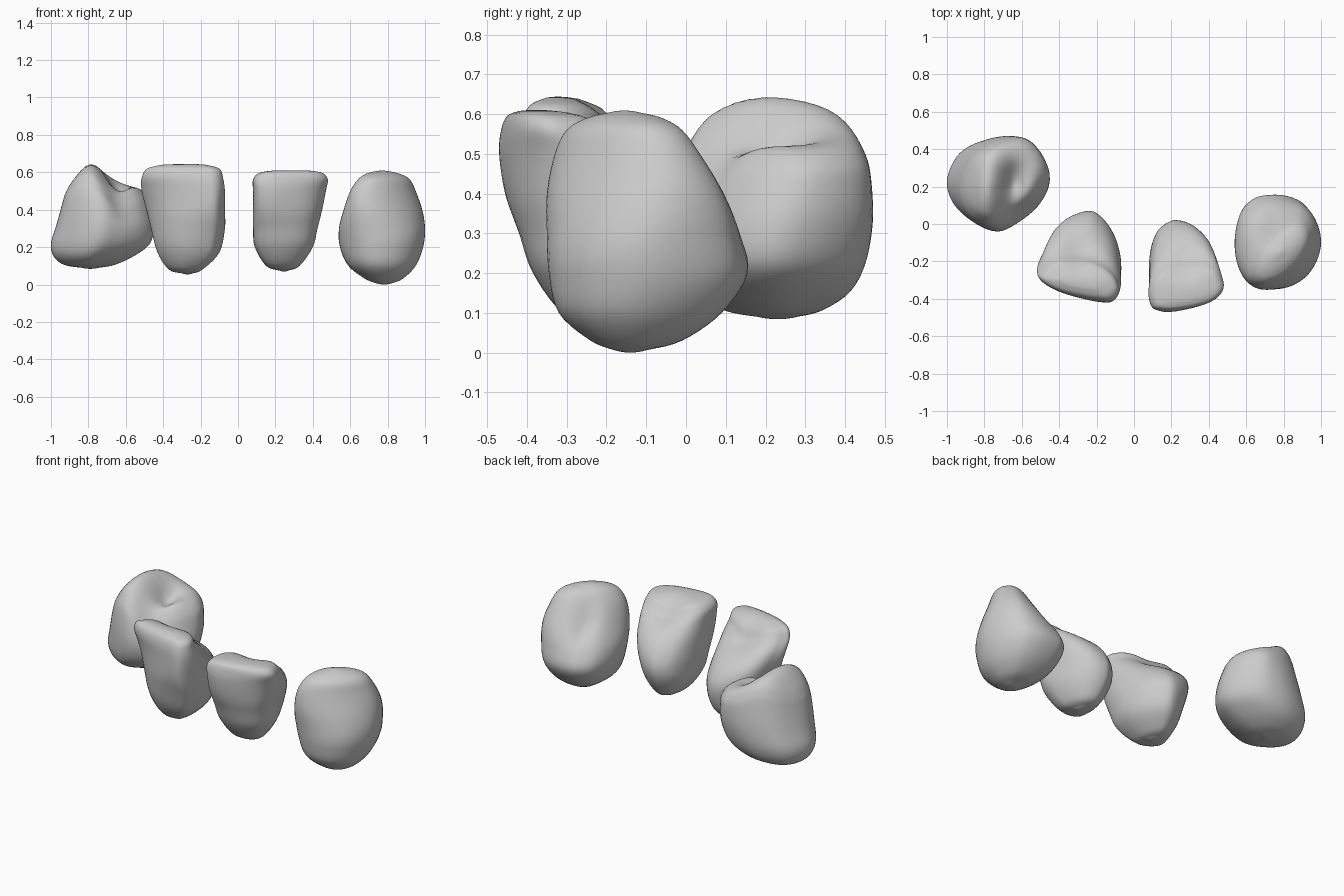
import bpy, math

if "Cube" in bpy.data.objects:
    bpy.data.objects.remove(bpy.data.objects["Cube"])

STEPS = 5


def catmull(pts, n, closed):
    """Smooth list of tuples through the given points, n samples per span."""
    m, out = len(pts), []
    get = (lambda i: pts[i % m]) if closed else (lambda i: pts[max(0, min(m - 1, i))])
    for i in range(m if closed else m - 1):
        quad = list(zip(get(i - 1), get(i), get(i + 1), get(i + 2)))
        for k in range(n):
            t = k / n
            out.append(tuple(0.5 * (2 * b + (c - a) * t + (2 * a - 5 * b + 4 * c - d) * t * t
                                    + (3 * b - a - 3 * c + d) * t ** 3) for a, b, c, d in quad))
    if not closed:
        out.append(tuple(pts[-1]))
    return out


def shrink(row, f, bulge):
    """Scale a box row about its centre, doming it slightly."""
    z, x0, x1, y0, y1 = row
    cx, cy = (x0 + x1) / 2, (y0 + y1) / 2
    return (z + bulge * (1 - f * f), cx + (x0 - cx) * f, cx + (x1 - cx) * f,
            cy + (y0 - cy) * f, cy + (y1 - cy) * f)


def ease(z, a, b):
    w = max(0, min(1, (z - a) / (b - a)))
    return w * w * (3 - 2 * w)


def fit(pts):
    xs, ys = [p[0] for p in pts], [p[1] for p in pts]
    return [((x - min(xs)) / (max(xs) - min(xs)), (y - min(ys)) / (max(ys) - min(ys)))
            for x, y in pts]


def tooth(name, plan, rows, bumps, low_round, top_round, power, skew):
    """Loft a plan outline through boxes (z, x0, x1, y0, y1), then sculpt the top.
    bumps: (x, y, radius x, radius y, height). The plan is rounded and skewed upwards."""
    unit = fit(catmull(plan, STEPS, True))

    def soften(p):
        return [(.5 + .5 * du / r, .5 + .5 * dv / r) for du, dv, r in
                ((u - .5, v - .5, (abs(u - .5) ** p + abs(v - .5) ** p) ** (1 / p))
                 for u, v in unit)]

    soft_low, soft_top = soften(2), soften(power)

    def outline(z):
        w = ease(z, .2, .58)
        b = low_round + (top_round - low_round) * w
        soft = soft_top if z > .3 else soft_low
        if .2 < z < .4:
            k = (z - .2) / .2
            soft = [(a + (c - a) * k, e + (f - e) * k)
                    for (a, e), (c, f) in zip(soft_low, soft_top)]
        elif z >= .4:
            soft = soft_top
        mix = [(u + (s - u) * b, v + (t - v) * b) for (u, v), (s, t) in zip(unit, soft)]
        return fit([(u, v + skew * w * (u - .5)) for u, v in mix])

    body = catmull(rows, STEPS, False)
    fades = (0.02, 0.25, 0.5, 0.75)
    levels = ([shrink(body[0], f, -.006) for f in fades] + body
              + [shrink(body[-1], f, .004) for f in reversed(fades)])
    n = len(unit)
    verts, faces = [], []
    for z, x0, x1, y0, y1 in levels:
        verts += [(x0 + (x1 - x0) * u, y0 + (y1 - y0) * v, z) for u, v in outline(z)]
    for r in range(len(levels) - 1):
        for i in range(n):
            j = (i + 1) % n
            faces.append((r * n + i, r * n + j, (r + 1) * n + j, (r + 1) * n + i))
    faces.append(tuple(reversed(range(n))))
    faces.append(tuple(range((len(levels) - 1) * n, len(levels) * n)))

    def sculpt(p):
        x, y, z = p
        w = ease(z, .22, .48)
        for bx, by, rx, ry, h in bumps:
            z += w * h * math.exp(-((x - bx) / rx) ** 2 - ((y - by) / ry) ** 2)
        return x, y, z

    # wind every face outwards (outlines are counter-clockwise)
    me = bpy.data.meshes.new(name)
    me.from_pydata([sculpt(p) for p in verts], [], faces)
    me.polygons.foreach_set("use_smooth", [True] * len(me.polygons))
    ob = bpy.data.objects.new(name, me)
    bpy.context.collection.objects.link(ob)
    return ob


# Two-cusped tooth at the far left
tooth("left_premolar",
      [(-.45, .25), (-.55, .42), (-.67, .47), (-.8, .46), (-.93, .4), (-1, .25),
       (-.97, .12), (-.87, .02), (-.75, -.04), (-.65, 0), (-.5, .12)],
      [(.09, -.84, -.74, .18, .28), (.105, -.93, -.66, .1, .34), (.15, -.985, -.56, .02, .41),
       (.22, -1, -.47, -.025, .45), (.32, -.97, -.45, -.04, .47), (.42, -.94, -.465, -.02, .465),
       (.47, -.92, -.485, .01, .45), (.505, -.88, -.53, .06, .41), (.515, -.78, -.62, .18, .3)],
      [(-.79, .18, .1, .24, .125), (-.7, .37, .13, .12, .045), (-.64, .23, .055, .09, -.05),
       (-.58, .2, .06, .09, .015), (-.6, .03, .12, .08, -.06)],
      .3, .35, 2.2, .3)

# Broad front tooth, left of centre
tooth("left_incisor",
      [(-.25, .07), (-.36, 0), (-.44, -.13), (-.52, -.24), (-.48, -.32), (-.33, -.39),
       (-.18, -.42), (-.1, -.41), (-.07, -.3), (-.08, -.17), (-.17, 0)],
      [(.06, -.3, -.24, -.2, -.12), (.08, -.37, -.19, -.28, -.05), (.17, -.43, -.1, -.35, .04),
       (.3, -.465, -.07, -.39, .07), (.4, -.49, -.07, -.415, .03), (.5, -.515, -.07, -.42, -.07),
       (.57, -.515, -.08, -.415, -.16), (.62, -.485, -.1, -.395, -.205),
       (.642, -.4, -.18, -.35, -.26)],
      [(-.28, -.16, .1, .09, -.04)],
      .5, .6, 2.5, -.35)

# Narrower front tooth, right of centre
tooth("right_incisor",
      [(.25, .02), (.2, .01), (.13, -.05), (.09, -.2), (.08, -.4), (.12, -.45), (.2, -.47),
       (.38, -.45), (.46, -.4), (.48, -.3), (.4, -.15), (.33, -.03)],
      [(.075, .22, .27, -.22, -.14), (.1, .15, .33, -.31, -.07), (.2, .09, .4, -.385, 0),
       (.3, .08, .425, -.42, .02), (.4, .08, .45, -.455, -.02), (.5, .08, .47, -.47, -.11),
       (.56, .08, .48, -.465, -.19), (.595, .11, .455, -.45, -.23), (.608, .17, .4, -.42, -.28)],
      [(.27, -.2, .1, .09, -.04)],
      .5, .65, 2.6, .25)

# Pointed rounded tooth at the far right, its crest running diagonally
tooth("right_canine",
      [(1, -.1), (.93, .08), (.85, .14), (.7, .16), (.63, .15), (.56, .08), (.54, -.1),
       (.57, -.24), (.65, -.33), (.75, -.35), (.87, -.32), (.96, -.24)],
      [(.006, .74, .82, -.18, -.1), (.03, .68, .88, -.24, -.01), (.1, .59, .95, -.32, .09),
       (.2, .545, .99, -.345, .155), (.3, .54, 1, -.35, .135), (.4, .565, .985, -.35, .095),
       (.5, .6, .95, -.33, .035), (.56, .64, .92, -.3, -.01), (.59, .68, .87, -.25, -.06),
       (.605, .73, .81, -.19, -.12)],
      [(.69, .02, .05, .09, -.04)],
      .5, .7, 2, .6)
